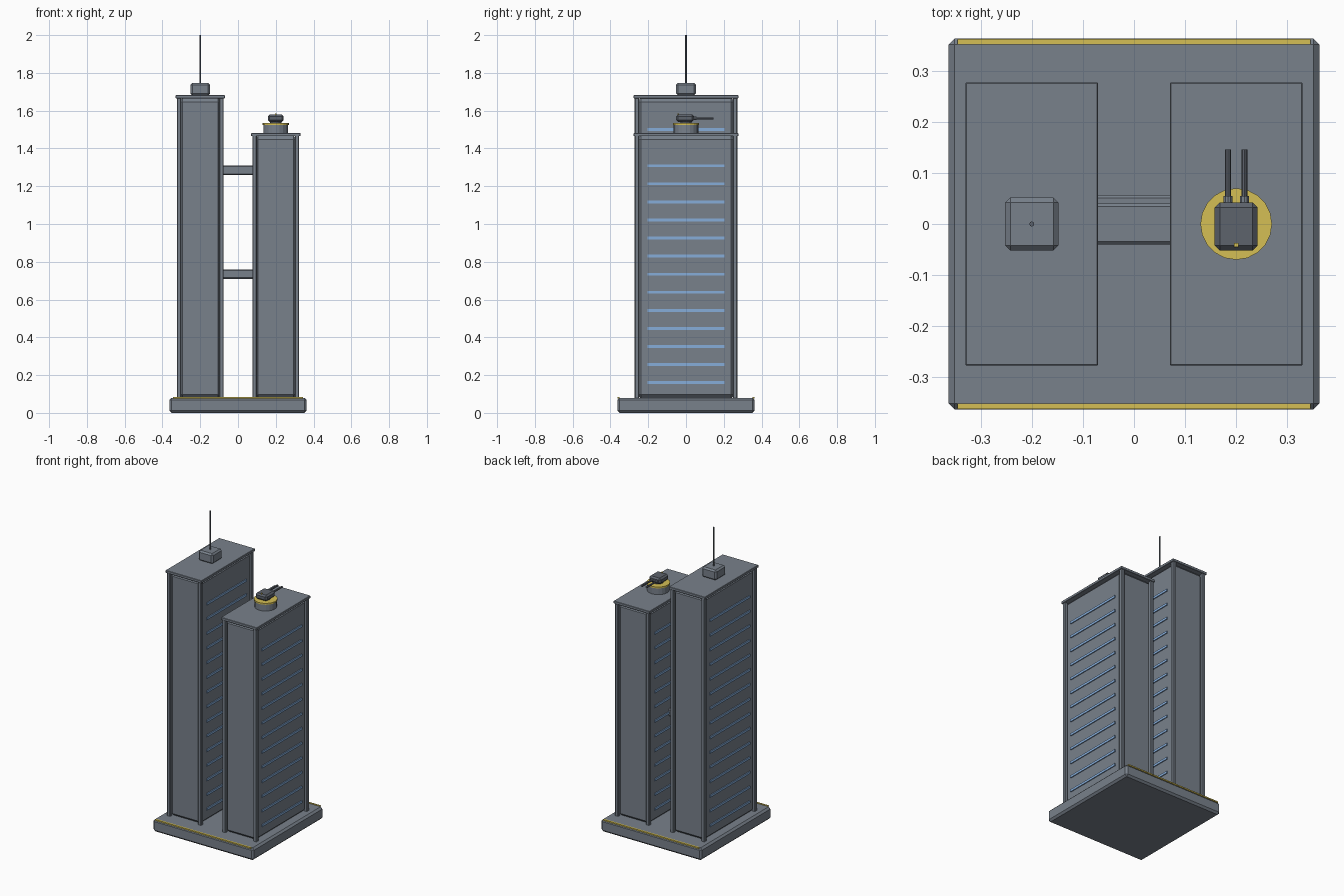
import bpy, bmesh, math
from mathutils import Matrix

if "Cube" in bpy.data.objects:
    bpy.data.objects.remove(bpy.data.objects["Cube"])


def material(name, rgb):
    m = bpy.data.materials.new(name)
    m.diffuse_color = (*rgb, 1)
    m.use_nodes = True
    m.node_tree.nodes["Principled BSDF"].inputs["Base Color"].default_value = m.diffuse_color
    return m


GREY = material("wall grey", (0.19, 0.22, 0.26))
DARK = material("dark metal", (0.11, 0.125, 0.15))
BLUE = material("window blue", (0.24, 0.42, 0.70))
YELLOW = material("marking yellow", (0.66, 0.52, 0.09))


def finish(bm, name, mat):
    bmesh.ops.recalc_face_normals(bm, faces=bm.faces)
    me = bpy.data.meshes.new(name)
    bm.to_mesh(me)
    bm.free()
    me.materials.append(mat)
    ob = bpy.data.objects.new(name, me)
    bpy.context.collection.objects.link(ob)
    return ob


def box(name, x, y, z, mat, chamfer=0):
    """Box from (min, max) ranges, with optional chamfered edges."""
    bm = bmesh.new()
    size = [r[1] - r[0] for r in (x, y, z)]
    mid = [(r[0] + r[1]) / 2 for r in (x, y, z)]
    bmesh.ops.create_cube(bm, size=1, matrix=Matrix.Translation(mid) @ Matrix.Diagonal((*size, 1)))
    if chamfer:
        bmesh.ops.bevel(bm, geom=bm.edges[:], offset=chamfer, segments=1,
                        affect='EDGES', profile=0.5)
    return finish(bm, name, mat)


def rod(name, start, length, radius, sides, mat, along_y=False):
    """Cylinder rising from start, or running toward +y."""
    bm = bmesh.new()
    rot = Matrix.Rotation(-math.pi / 2, 4, 'X') if along_y else Matrix()
    m = Matrix.Translation(start) @ rot @ Matrix.Translation((0, 0, length / 2))
    bmesh.ops.create_cone(bm, cap_ends=True, segments=sides, radius1=radius,
                          radius2=radius, depth=length, matrix=m)
    return finish(bm, name, mat)


def span(c, h):
    return (c - h, c + h)


# Base plate with yellow edge strips
box("base_plate", span(0, 0.363), span(0, 0.363), (0, 0.08), GREY, 0.012)
for s, side in ((-1, "front"), (1, "back")):
    box(f"{side}_edge_strip", span(0, 0.345), span(s * 0.357, 0.0055), (0.075, 0.083), YELLOW)


# Towers: body, corner posts, roof slab, window bands on both long sides
def tower(name, cx, top, floors):
    box(f"{name}_body", span(cx, 0.115), span(0, 0.26), (0.075, top), GREY, 0.022)
    box(f"{name}_roof_slab", span(cx, 0.13), span(0, 0.277), (top - 0.004, top + 0.013), GREY, 0.002)
    for sx in (-1, 1):
        for sy in (-1, 1):
            box(f"{name}_corner_post", span(cx + sx * 0.112, 0.0115), span(sy * 0.26, 0.0115),
                (0.075, top), GREY, 0.003)
        for i in range(floors):
            box(f"{name}_window_band", span(cx + sx * 0.1165, 0.0045), span(0, 0.205),
                span(0.16 + i * 0.0957, 0.0075), BLUE)


tower("tall_tower", -0.2, 1.669, 15)
tower("short_tower", 0.2, 1.469, 13)

# Bridges between the towers
box("upper_bridge", span(0, 0.09), span(0, 0.04), (1.26, 1.31), GREY, 0.006)
box("lower_bridge", span(0, 0.09), span(0.017, 0.04), (0.71, 0.76), GREY, 0.006)

# Roof box and antenna on the tall tower
box("antenna_box", span(-0.2, 0.052), span(0, 0.052), (1.68, 1.747), GREY, 0.01)
rod("antenna", (-0.2, 0, 1.74), 0.26, 0.005, 8, DARK)

# Turret on the short tower
rod("turret_base", (0.2, 0, 1.478), 0.05, 0.066, 20, GREY)
rod("turret_ring", (0.2, 0, 1.525), 0.009, 0.07, 20, YELLOW)
rod("turret_pivot", (0.2, 0, 1.53), 0.02, 0.03, 12, DARK)
box("turret_head", span(0.2, 0.042), (-0.052, 0.042), (1.541, 1.58), DARK, 0.01)
box("turret_sensor", span(0.2, 0.004), span(-0.041, 0.004), (1.572, 1.585), YELLOW)
for s in (-1, 1):
    x = 0.2 + s * 0.016
    rod("barrel_collar", (x, 0.035, 1.559), 0.02, 0.009, 10, GREY, True)
    rod("gun_barrel", (x, 0.035, 1.559), 0.111, 0.006, 10, DARK, True)
